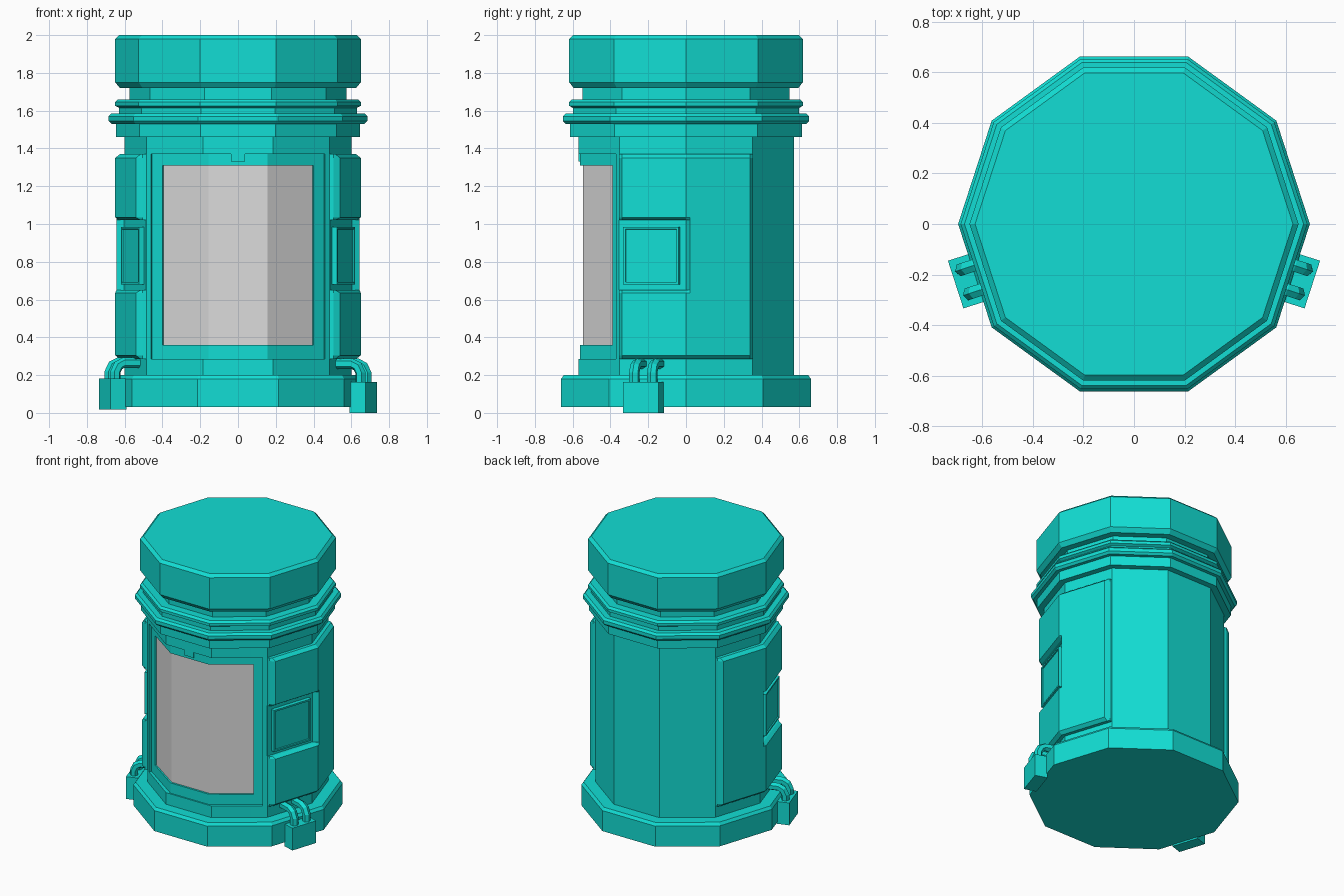
import bpy, bmesh, math
from mathutils import Vector

cube = bpy.data.objects.get("Cube")
if cube:
    bpy.data.objects.remove(cube)


def material(name, colour):
    m = bpy.data.materials.new(name)
    m.use_nodes = True
    m.diffuse_color = colour
    m.node_tree.nodes["Principled BSDF"].inputs["Base Color"].default_value = colour
    return m


TEAL = material("teal paint", (0.006, 0.73, 0.66, 1))
GREY = material("grey glass", (0.72, 0.72, 0.72, 1))


def loft(name, rings, glass=None):
    """Skin a stack of equal rings, cap both ends; glass(centre) picks grey faces."""
    bm = bmesh.new()
    rows = [[bm.verts.new(p) for p in ring] for ring in rings]
    n = len(rows[0])
    for low, high in zip(rows, rows[1:]):
        for i in range(n):
            j = (i + 1) % n
            bm.faces.new((low[i], low[j], high[j], high[i]))
    bm.faces.new(rows[0][::-1])
    bm.faces.new(rows[-1])
    bmesh.ops.remove_doubles(bm, verts=bm.verts, dist=0.0005)
    bmesh.ops.recalc_face_normals(bm, faces=bm.faces)
    for f in bm.faces:
        if glass and glass(f):
            f.material_index = 1
    mesh = bpy.data.meshes.new(name)
    bm.to_mesh(mesh)
    bm.free()
    mesh.materials.append(TEAL)
    if glass:
        mesh.materials.append(GREY)
    obj = bpy.data.objects.new(name, mesh)
    bpy.context.collection.objects.link(obj)
    return obj


def decagon(r, z):
    return [(r * math.cos(i * math.pi / 5), r * math.sin(i * math.pi / 5), z) for i in range(10)]


def turned(name, profile):
    return loft(name, [decagon(r, z) for r, z in profile])


# Ten-sided base, collar rings, neck and cap
turned("base", [(0.695, 0.03), (0.695, 0.18), (0.68, 0.2)])
turned("collar", [(0.645, 1.46), (0.645, 1.53), (0.67, 1.53), (0.685, 1.545), (0.685, 1.57),
                  (0.67, 1.585), (0.63, 1.585), (0.63, 1.615), (0.65, 1.625), (0.65, 1.645),
                  (0.635, 1.66), (0.59, 1.66)])
turned("neck", [(0.575, 1.64), (0.575, 1.74)])
turned("cap", [(0.625, 1.72), (0.65, 1.75), (0.65, 1.98), (0.628, 2.0)])

# Body with a framed recess and window across its three front faces
WALL = [(0.46, -0.371), (0.46, -0.371), (0.4, -0.414), (0.4, -0.414), (0.185, -0.57)]
FRAME = [(0.46, -0.371), (0.455, -0.352), (0.4, -0.39), (0.4, -0.39), (0.155, -0.56)]
PANE = [(0.46, -0.371), (0.455, -0.352), (0.4, -0.39), (0.395, -0.381), (0.155, -0.546)]


def body_ring(front, z):
    back = decagon(0.6, z)
    left = [(x, y, z) for x, y in front]
    right = [(-x, y, z) for x, y in front]
    return back[:7] + right + left[::-1] + back[9:]


def is_window(f):
    c = f.calc_center_median()
    return 0.4 < c.z < 1.3 and c.y < -0.42 and abs(c.x) < 0.39


loft("body", [body_ring(s, z) for s, z in (
    (WALL, 0.19), (WALL, 0.285), (FRAME, 0.285), (FRAME, 0.36), (PANE, 0.36),
    (PANE, 1.31), (FRAME, 1.31), (FRAME, 1.37), (WALL, 1.37), (WALL, 1.47))], is_window)
loft("window_latch", [[(-0.037, y, z), (0.037, y, z), (0.037, -0.55, z), (-0.037, -0.55, z)]
                      for z in (1.33, 1.372) for y in [-0.568]])

# Frame of the angled side faces: outward n, sideways t
NORMAL = Vector((math.cos(math.pi / 10), -math.sin(math.pi / 10), 0))
SIDE = Vector((-NORMAL.y, NORMAL.x, 0))


def on_face(s, n, t, z):
    p = NORMAL * n + SIDE * t
    return (s * p.x, p.y, z)


def slab_ring(s, z, rf, rb):
    outline = [(0.57, -0.35), (min(rf, 0.62), -0.354), (rf, -0.338), (rf, 0), (rb, 0.02),
               (rb, 0.338), (min(rb, 0.62), 0.354), (0.57, 0.35), (0.57, 0)]
    return [(s * (r - math.tan(math.pi / 10) * abs(y)), y, z) for r, y in outline]


def rect_on_face(s, n, half_t, z0, z1, mid=0.0):
    return [on_face(s, n, mid + a * half_t, z) for a, z in ((-1, z0), (1, z0), (1, z1), (-1, z1))]


def shackle(name, s, t, drop):
    # Six-sided bar bent from the lock up and into the wall
    path = [Vector(p) for p in ((0.702, 0.14), (0.702, 0.21), (0.685, 0.245), (0.655, 0.26), (0.55, 0.26))]
    rings = []
    for i, p in enumerate(path):
        d = (path[min(i + 1, len(path) - 1)] - path[max(i - 1, 0)]).normalized()
        ring = []
        for k in range(6):
            a = k * math.pi / 3
            u, v = 0.028 * math.cos(a), 0.028 * math.sin(a)
            ring.append(on_face(s, p.x + d.y * u, t + v, p.y - d.x * u + drop))
        rings.append(ring)
    loft(name, rings)


for s, label, lift in ((1, "left", 0.0), (-1, "right", 0.018)):
    # Raised side panel with a notch in its front half
    loft(label + "_side_panel", [slab_ring(s, *row) for row in (
        (0.285, 0.625, 0.625), (0.305, 0.65, 0.65), (0.635, 0.65, 0.65), (0.65, 0.625, 0.65),
        (0.65, 0.603, 0.65), (1.02, 0.603, 0.65), (1.02, 0.625, 0.65), (1.035, 0.65, 0.65),
        (1.35, 0.65, 0.65), (1.37, 0.625, 0.625))])
    # Hatch with a thin rim, set in the notch
    loft(label + "_hatch", [rect_on_face(s, n, 0.154 - i, 0.68 + i, 0.985 - i)
                            for n, i in ((0.56, 0), (0.602, 0), (0.602, 0.012), (0.594, 0.014))])
    # Lock at the foot with two shackles
    loft(label + "_lock", [rect_on_face(s, n, 0.099, lift, 0.163 + lift, -0.01)
                           for n in (0.655, 0.744)])
    for k, t in (("front", -0.06), ("rear", 0.04)):
        shackle(label + "_" + k + "_shackle", s, t, lift / 3)
